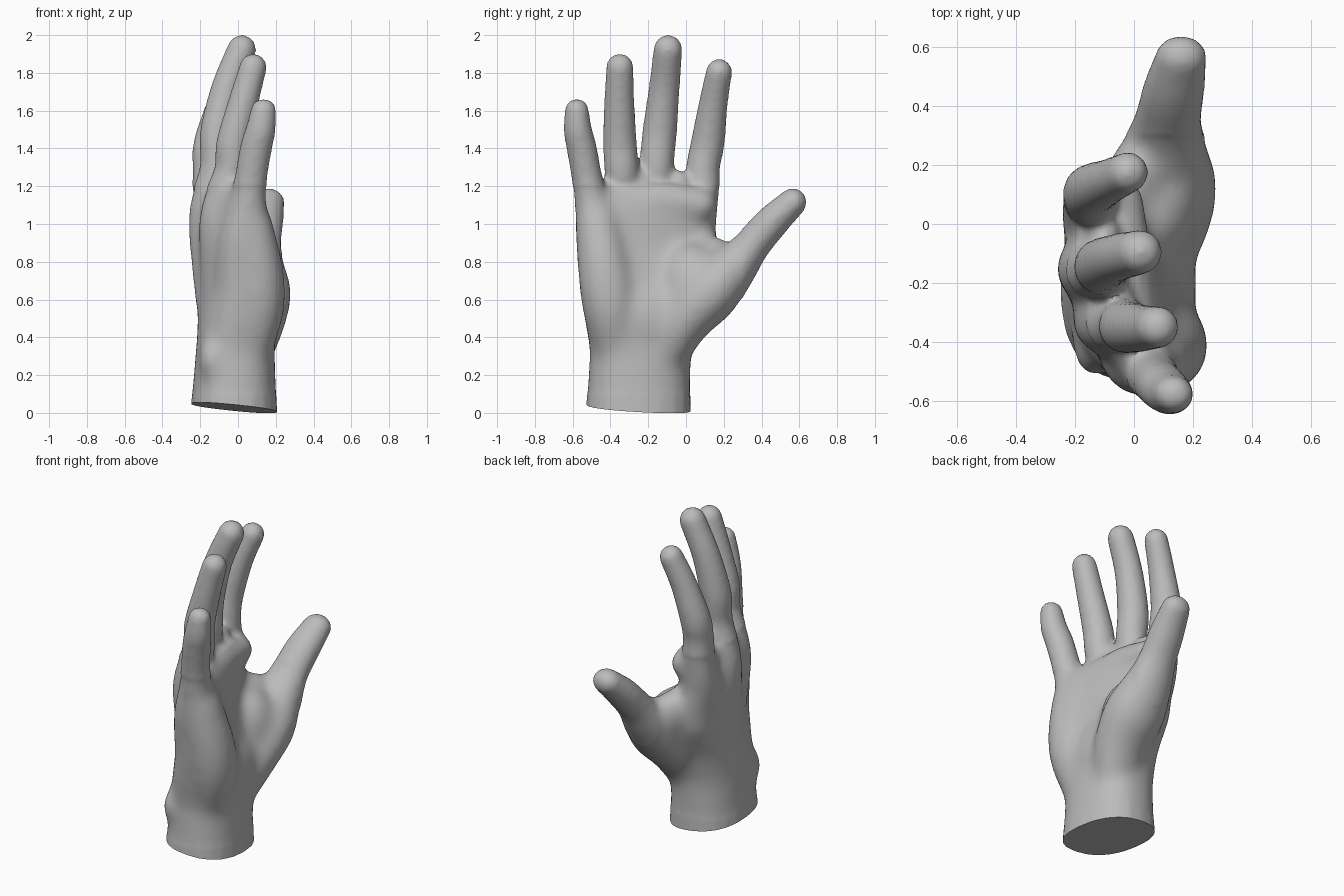
import bpy, bmesh, math
from mathutils import Vector, Matrix

old = bpy.data.objects.get("Cube")
if old:
    bpy.data.objects.remove(old, do_unlink=True)

skin = bpy.data.materials.new("plain_grey")
skin.use_nodes = True
GREY = (0.5, 0.5, 0.5, 1)
skin.diffuse_color = GREY
skin.node_tree.nodes["Principled BSDF"].inputs["Base Color"].default_value = GREY

bm = bmesh.new()
SIDES = 20


def loft(rings):
    """Skin a list of point rings and cap both ends."""
    loops = [[bm.verts.new(p) for p in ring] for ring in rings]
    for a, b in zip(loops, loops[1:]):
        for i in range(SIDES):
            j = (i + 1) % SIDES
            bm.faces.new((a[i], a[j], b[j], b[i]))
    bm.faces.new(loops[0][::-1])
    bm.faces.new(loops[-1])


def smooth_path(keys, steps=5):
    """Catmull-Rom interpolation through (x, y, z, radius) keys."""
    k = [Vector(p) for p in keys]
    k = [2 * k[0] - k[1]] + k + [2 * k[-1] - k[-2]]
    out = []
    for a, b, c, d in zip(k, k[1:], k[2:], k[3:]):
        for s in range(steps):
            t = s / steps
            out.append(0.5 * (2 * b + (c - a) * t + (2 * a - 5 * b + 4 * c - d) * t**2
                              + (3 * b - a - 3 * c + d) * t**3))
    return out + [k[-2]]


def ball(spot, size):
    """Ellipsoid of soft padding."""
    bmesh.ops.create_uvsphere(bm, u_segments=SIDES, v_segments=12, radius=1,
                              matrix=Matrix.LocRotScale(Vector(spot), None, Vector(size)))


def digit(keys, depth=1):
    """Tapering limb with domed ends; depth widens it from back to palm."""
    path = smooth_path(keys)
    rings = []
    for i, p in enumerate(path):
        tangent = (path[min(i + 1, len(path) - 1)] - path[max(i - 1, 0)]).to_3d().normalized()
        u = tangent.cross(Vector((1, 0, 0))).normalized()
        v = tangent.cross(u) * depth
        rings.append([p.to_3d() + p.w * (u * math.cos(a) + v * math.sin(a))
                      for a in (math.tau * n / SIDES for n in range(SIDES))])
    loft(rings)
    for end in (path[0], path[-1]):
        ball(end.to_3d(), (end.w * depth, end.w, end.w))


# Palm and wrist: x, y, z, half thickness, half width, turn in degrees
palm = [(-.025, -.255, -.12, .24, .285, 4), (-.02, -.25, .12, .222, .274, 4),
        (-.015, -.24, .32, .21, .27, 4), (-.005, -.23, .5, .205, .31, 8),
        (-.02, -.2, .7, .175, .37, 13), (-.04, -.2, .9, .14, .38, 15),
        (-.05, -.2, 1.08, .125, .365, 15), (-.06, -.2, 1.17, .1, .345, 15),
        (-.065, -.21, 1.23, .05, .29, 15)]
rings = []
for x, y, z, rx, ry, turn in palm:
    spin = Matrix.Rotation(math.radians(turn), 3, 'Z')
    ring = []
    for n in range(SIDES):
        c, s = math.cos(math.tau * n / SIDES), math.sin(math.tau * n / SIDES)
        flat = Vector((math.copysign(abs(c) ** .85, c) * rx,
                       math.copysign(abs(s) ** .85, s) * ry, 0))
        ring.append(Vector((x, y, z)) + spin @ flat)
    rings.append(ring)
loft(rings)

# Fingers run from the back of the hand through the knuckles to the tips
digit([(-.11, -.13, .6, .11), (-.135, .03, .95, .115), (-.145, .08, 1.15, .098),
       (-.15, .09, 1.3, .09), (-.145, .115, 1.43, .09), (-.085, .145, 1.64, .077),
       (-.02, .175, 1.805, .07)])
digit([(-.12, -.2, .6, .11), (-.15, -.155, .95, .115), (-.15, -.155, 1.1, .108),
       (-.11, -.155, 1.3, .092), (-.11, -.14, 1.48, .092), (-.06, -.115, 1.72, .082),
       (.02, -.095, 1.925, .077)])
digit([(-.08, -.28, .6, .11), (-.1, -.33, .95, .11), (-.09, -.335, 1.1, .103),
       (-.035, -.34, 1.28, .092), (-.025, -.35, 1.43, .09), (.03, -.353, 1.65, .08),
       (.08, -.35, 1.83, .073)])
digit([(0, -.4, .6, .13), (.02, -.46, .9, .122), (.05, -.493, 1.08, .1),
       (.068, -.523, 1.24, .082), (.095, -.552, 1.4, .08), (.12, -.573, 1.5, .075),
       (.135, -.578, 1.6, .064)], 1.06)

# Thumb with its fleshy ball
digit([(.06, -.09, .34, .12), (.09, .0, .5, .145), (.1, .13, .64, .16),
       (.105, .25, .77, .128), (.115, .35, .89, .098), (.135, .455, 1.01, .09),
       (.16, .565, 1.115, .075)], 1.17)

# Heel of the palm below the little finger
digit([(.06, -.37, .36, .13), (.1, -.4, .56, .15), (.1, -.43, .75, .145),
       (.07, -.47, 1.0, .118)])

# Ridge of pads across the roots of the fingers
digit([(-.05, .08, 1.1, .09), (-.035, -.13, 1.12, .1), (-.005, -.33, 1.1, .1),
       (.04, -.48, 1.06, .1)])

# Padding of the palm, web and ball of the thumb, and wrist bone
ball((.065, -.2, .5), (.15, .26, .24))
ball((0, .14, .78), (.1, .15, .16))
ball((.06, .03, .66), (.16, .18, .24))
ball((-.14, -.41, .28), (.07, .11, .13))
# Skin stretched between the fingers
for spot in ((-.1, -.04, 1.2), (-.06, -.245, 1.21)):
    ball(spot, (.06, .07, .085))

bmesh.ops.recalc_face_normals(bm, faces=bm.faces)
mesh = bpy.data.meshes.new("hand")
bm.to_mesh(mesh)
bm.free()
hand = bpy.data.objects.new("hand", mesh)
bpy.context.collection.objects.link(hand)

# Fuse the parts into one soft skin
fuse = hand.modifiers.new("fuse", 'REMESH')
fuse.mode = 'VOXEL'
fuse.voxel_size = .016
soften = hand.modifiers.new("soften", 'SMOOTH')
soften.factor = .5
soften.iterations = 8
skin_mesh = bpy.data.meshes.new_from_object(
    hand.evaluated_get(bpy.context.evaluated_depsgraph_get()))
hand.modifiers.clear()

bm = bmesh.new()
bm.from_mesh(skin_mesh)

# Relax the palm and wrist further so the pads flow together
relaxed = [v for v in bm.verts if .1 < v.co.z < 1.2 and v.co.y < .3]
for _ in range(30):
    bmesh.ops.smooth_vert(bm, verts=relaxed, factor=.5,
                          use_axis_x=True, use_axis_y=True, use_axis_z=True)

# Slice the wrist on a slight slope and close it
bmesh.ops.bisect_plane(bm, geom=bm.verts[:] + bm.edges[:] + bm.faces[:],
                       plane_co=(.2, -.25, .005), plane_no=(.1, .06, 1), clear_inner=True)
bmesh.ops.holes_fill(bm, edges=[e for e in bm.edges if e.is_boundary])
bmesh.ops.recalc_face_normals(bm, faces=bm.faces)
bm.to_mesh(skin_mesh)
bm.free()
hand.data = skin_mesh
skin_mesh.materials.clear()
skin_mesh.materials.append(skin)

bpy.context.view_layer.objects.active = hand
hand.select_set(True)
bpy.ops.object.shade_smooth_by_angle(angle=math.radians(50))
